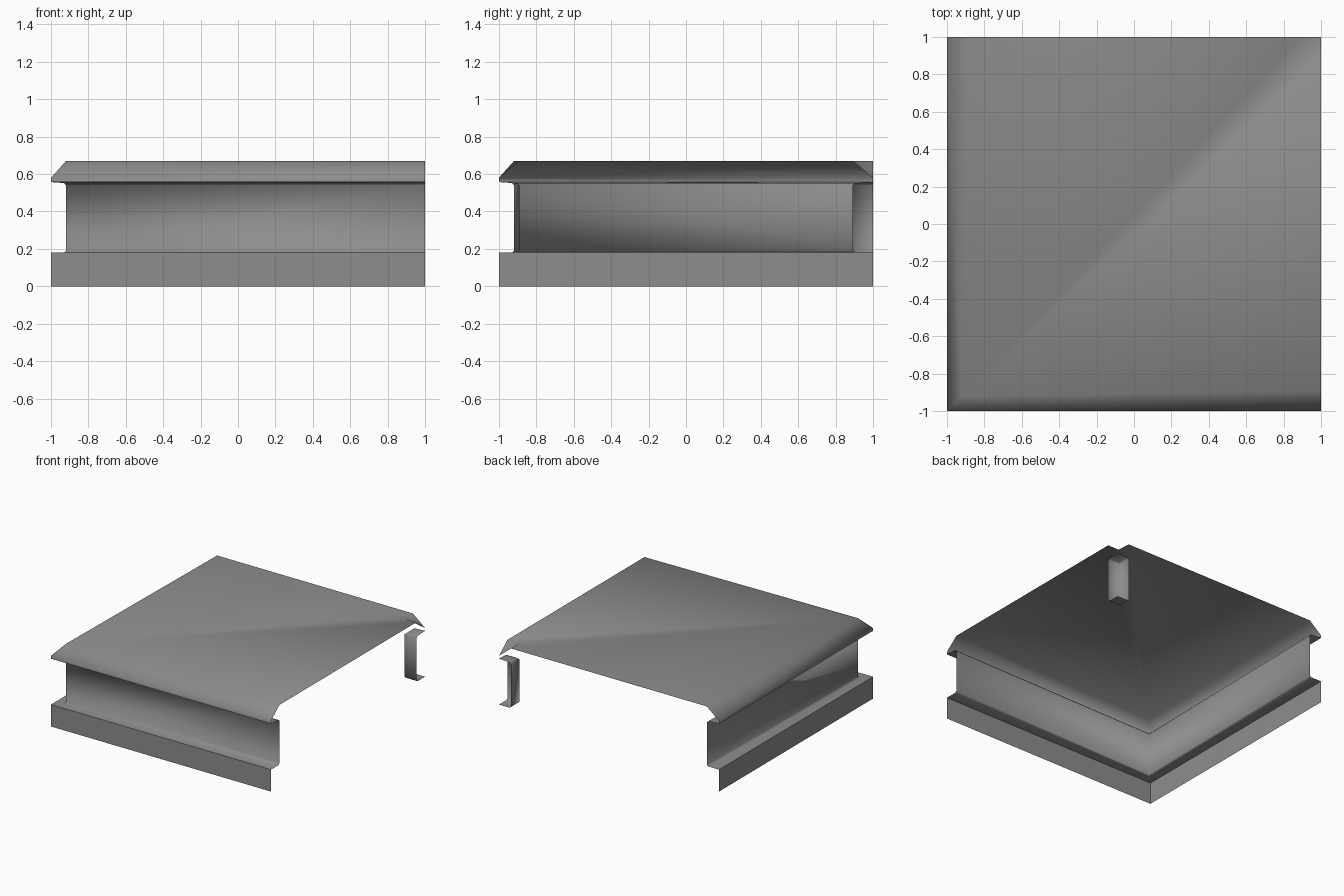
import bpy, bmesh, math

cube = bpy.data.objects.get("Cube")
if cube:
    bpy.data.objects.remove(cube, do_unlink=True)

# One plain grey for the whole shell
GREY = (0.27, 0.27, 0.27, 1)
grey = bpy.data.materials.new("plain_grey")
grey.use_nodes = True
grey.diffuse_color = GREY
grey.node_tree.nodes["Principled BSDF"].inputs["Base Color"].default_value = GREY

# Stations: edge position, inset direction, inset depth
END, CORNER = 0.11, 0.08
OUTER = [((-1, 1), (1, 0), END), ((-1, -1), (1, 1), CORNER), ((1, -1), (0, 1), END)]
INNER = [((1, 1), (0, -1), END), ((1, 1), (-1, -1), END), ((1, 1), (-1, 0), END)]

# Profiles: fraction of the inset, height
WALL = [(0, 0), (0, 0.18), (0.88, 0.18), (1, 0.19), (1, 0.54), (0.88, 0.552), (0, 0.557)]
ROOF = [(0, 0.557), (0, 0.58), (1, 0.67)]


def point(station, prof):
    (x, y), (dx, dy), depth = station
    f, z = prof
    return (x + dx * depth * f, y + dy * depth * f, z)


def sweep(bm, stations, profile, folded=False):
    """Bridge the profile between neighbouring stations."""
    for a, b in zip(stations, stations[1:]):
        for p, q in zip(profile, profile[1:]):
            if folded and p[0] == 0 and q[0] == 0:
                continue  # no width at the inner corner
            corners = (point(a, p), point(b, p), point(b, q), point(a, q))
            bm.faces.new([bm.verts.new(c) for c in corners])


def finish(bm, name):
    bmesh.ops.remove_doubles(bm, verts=bm.verts, dist=0.0005)
    mesh = bpy.data.meshes.new(name)
    bm.to_mesh(mesh)
    bm.free()
    mesh.materials.append(grey)
    obj = bpy.data.objects.new(name, mesh)
    bpy.context.collection.objects.link(obj)
    bpy.ops.object.select_all(action="DESELECT")
    obj.select_set(True)
    bpy.context.view_layer.objects.active = obj
    bpy.ops.object.shade_smooth_by_angle(angle=math.radians(80))


# Outer walls with base, ledge and soffit
bm = bmesh.new()
sweep(bm, OUTER, WALL)
finish(bm, "outer_walls")

# Small recessed walls at the inner corner
bm = bmesh.new()
sweep(bm, INNER, WALL, folded=True)
finish(bm, "inner_corner_walls")

# Roof: fascia, slopes, inner valley and flat top
bm = bmesh.new()
sweep(bm, OUTER, ROOF)
sweep(bm, INNER, ROOF, folded=True)
back, corner, front = [point(s, ROOF[-1]) for s in OUTER]
side, valley, rear = [point(s, ROOF[-1]) for s in INNER]
for quad in ((corner, front, side, valley), (corner, valley, rear, back)):
    bm.faces.new([bm.verts.new(c) for c in quad])
finish(bm, "roof")
